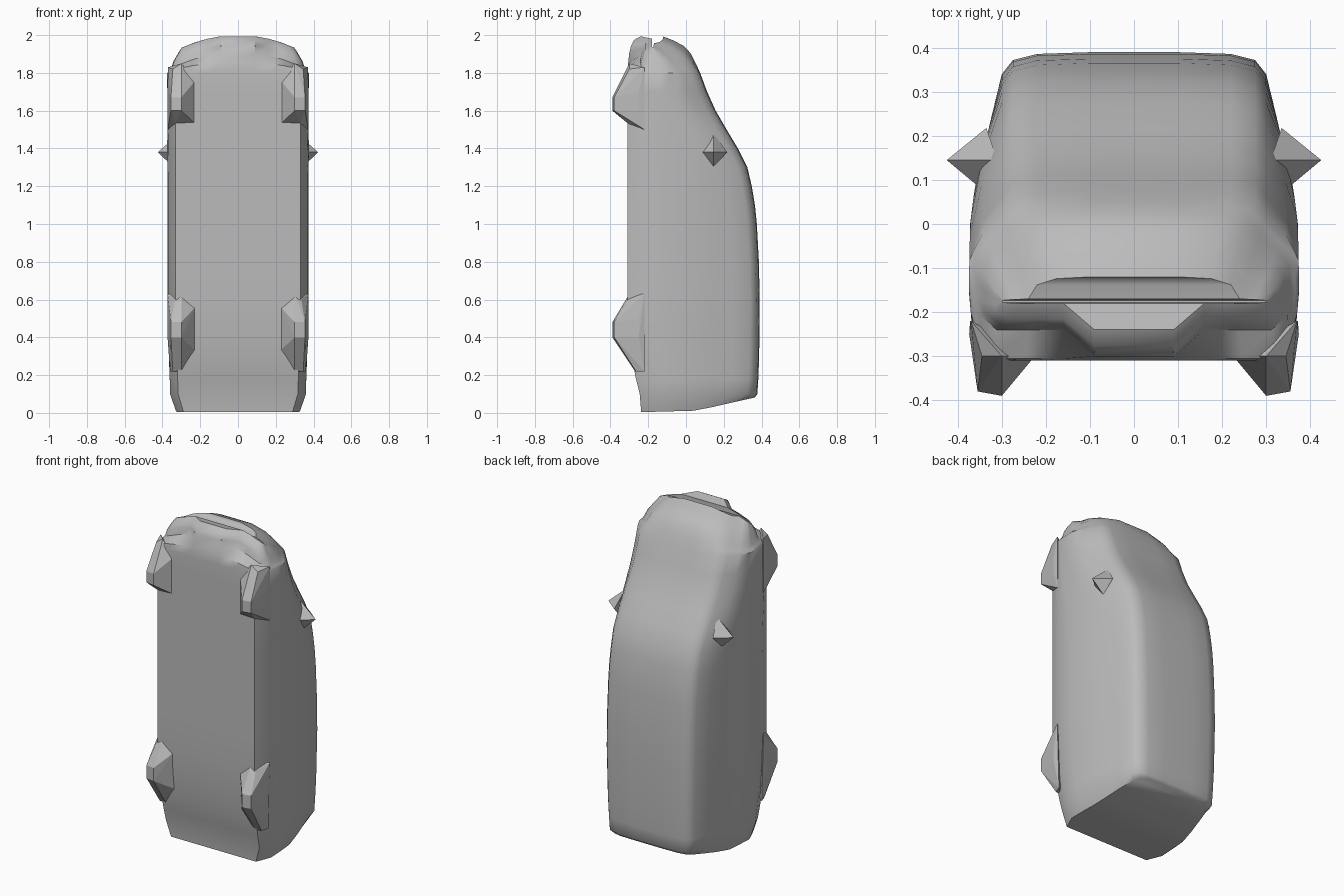
import bpy, bmesh, math

if "Cube" in bpy.data.objects:
    bpy.data.objects.remove(bpy.data.objects["Cube"])

grey = bpy.data.materials.new("body grey")
grey.diffuse_color = (0.5, 0.5, 0.5, 1)
grey.use_nodes = True
grey.node_tree.nodes["Principled BSDF"].inputs["Base Color"].default_value = grey.diffuse_color


def interp(table, t):
    """Piecewise linear lookup in (t, value) pairs."""
    for (a, va), (b, vb) in zip(table, table[1:]):
        if t <= b:
            return va + (vb - va) * max(0, (t - a) / (b - a))
    return table[-1][1]


def finish(name, bm, angle=None):
    bmesh.ops.recalc_face_normals(bm, faces=bm.faces)
    me = bpy.data.meshes.new(name)
    bm.to_mesh(me)
    bm.free()
    ob = bpy.data.objects.new(name, me)
    bpy.context.collection.objects.link(ob)
    me.materials.append(grey)
    if angle:
        bpy.ops.object.select_all(action='DESELECT')
        ob.select_set(True)
        bpy.context.view_layer.objects.active = ob
        bpy.ops.object.shade_smooth_by_angle(angle=math.radians(angle))
    return ob


def mirrored_hull(name, points):
    bm = bmesh.new()
    for p in points:
        bm.verts.new(p)
    bmesh.ops.convex_hull(bm, input=bm.verts)
    ob = finish(name, bm)
    ob.modifiers.new("both sides", 'MIRROR')


# Van body standing on its tail: roof, underside and side outlines
ROOF = [(0, .36), (.1, .378), (.25, .387), (.6, .39), (.85, .385), (1, .375), (1.15, .36),
        (1.3, .325), (1.4, .275), (1.5, .215), (1.6, .157), (1.7, .112), (1.8, .075),
        (1.88, .04), (1.93, .015), (1.965, -.03), (2, -.12)]
UNDER = [(0, -.235), (.1, -.245), (.2, -.27), (.3, -.288), (.55, -.31), (1.8, -.31),
         (1.9, -.303), (1.975, -.285), (2, -.24)]
SIDE = [(-.31, .33), (-.23, .368), (-.15, .375), (0, .372), (.08, .362), (.15, .345),
        (.25, .322), (.34, .3)]
WIDTH = [(0, .86), (.03, .88), (.1, .96), (.3, .98), (.6, 1), (1.8, 1), (1.88, .97),
         (1.95, .91), (2, .8)]
LEVELS = [.02, .1, .18, .3, .45, .6, .8, 1, 1.1, 1.2, 1.3, 1.4, 1.5, 1.6, 1.7, 1.8,
          1.86, 1.91, 1.95, 1.98, 2]


def tail_z(y):
    return interp([(-.235, .004), (.06, .012), (.2, .045), (.38, .085)], y)


def section(z):
    yt, yb, k = interp(ROOF, z), interp(UNDER, z), interp(WIDTH, z)
    side_top = yt - .05
    lip = yb + (.06 if z > 1.9 else 0)          # chin corners cut away
    half = [(.09, yb), (.16, lip), (.25 * k, lip)]
    for f in (0, .16, .32, .5, .68, .85):
        y = lip + (side_top - lip) * f
        w = interp(SIDE, y if f else -.31)
        half.append((k * min(w, .3 + (1 - f) * .3), y))
    half += [(.3 * k, side_top), (.275 * k, yt - .018), (.22 * k, yt - .004), (.1, yt)]
    ring = half + [(-x, y) for x, y in reversed(half)]
    out = []
    for x, y in ring:
        zz = z
        if z < .05:
            zz = tail_z(y)
        elif z > 1.8:
            zz -= .75 * x * x * min(1, (z - 1.8) / .12)   # bow the nose
        out.append((x, y, zz))
    return out


bm = bmesh.new()
rings = [[bm.verts.new(p) for p in section(z)] for z in LEVELS]
n = len(rings[0])
for a, b in zip(rings, rings[1:]):
    for i in range(n):
        j = (i + 1) % n
        bm.faces.new((a[i], a[j], b[j], b[i]))
# close tail and nose with strips across the width
for ring in (rings[0], rings[-1]):
    for i in range(n // 2 - 1):
        bm.faces.new((ring[i], ring[i + 1], ring[n - 2 - i], ring[n - 1 - i]))
finish("van_body", bm, 40)

# Wheel bulges, blended into the lower corners
mirrored_hull("front_wheels", [
    (.225, -.3, 1.53), (.225, -.3, 1.76), (.3, -.3, 1.85), (.345, -.3, 1.82),
    (.372, -.22, 1.5), (.37, -.22, 1.83), (.33, -.305, 1.53),
    (.3, -.39, 1.6), (.3, -.39, 1.67), (.355, -.38, 1.6), (.355, -.38, 1.67),
    (.374, -.25, 1.6), (.374, -.25, 1.7)])
mirrored_hull("rear_wheels", [
    (.225, -.285, .33), (.225, -.3, .56), (.3, -.3, .63), (.335, -.305, .6),
    (.36, -.22, .22), (.372, -.22, .63), (.3, -.27, .22), (.345, -.265, .22),
    (.3, -.39, .4), (.3, -.39, .48), (.355, -.38, .4), (.355, -.38, .48),
    (.373, -.25, .4), (.373, -.25, .5)])

# Pointed side mirrors
mirrored_hull("side_mirrors", [
    (.425, .145, 1.38), (.335, .07, 1.38), (.335, .218, 1.38),
    (.345, .145, 1.305), (.345, .145, 1.44), (.31, .145, 1.48)])
